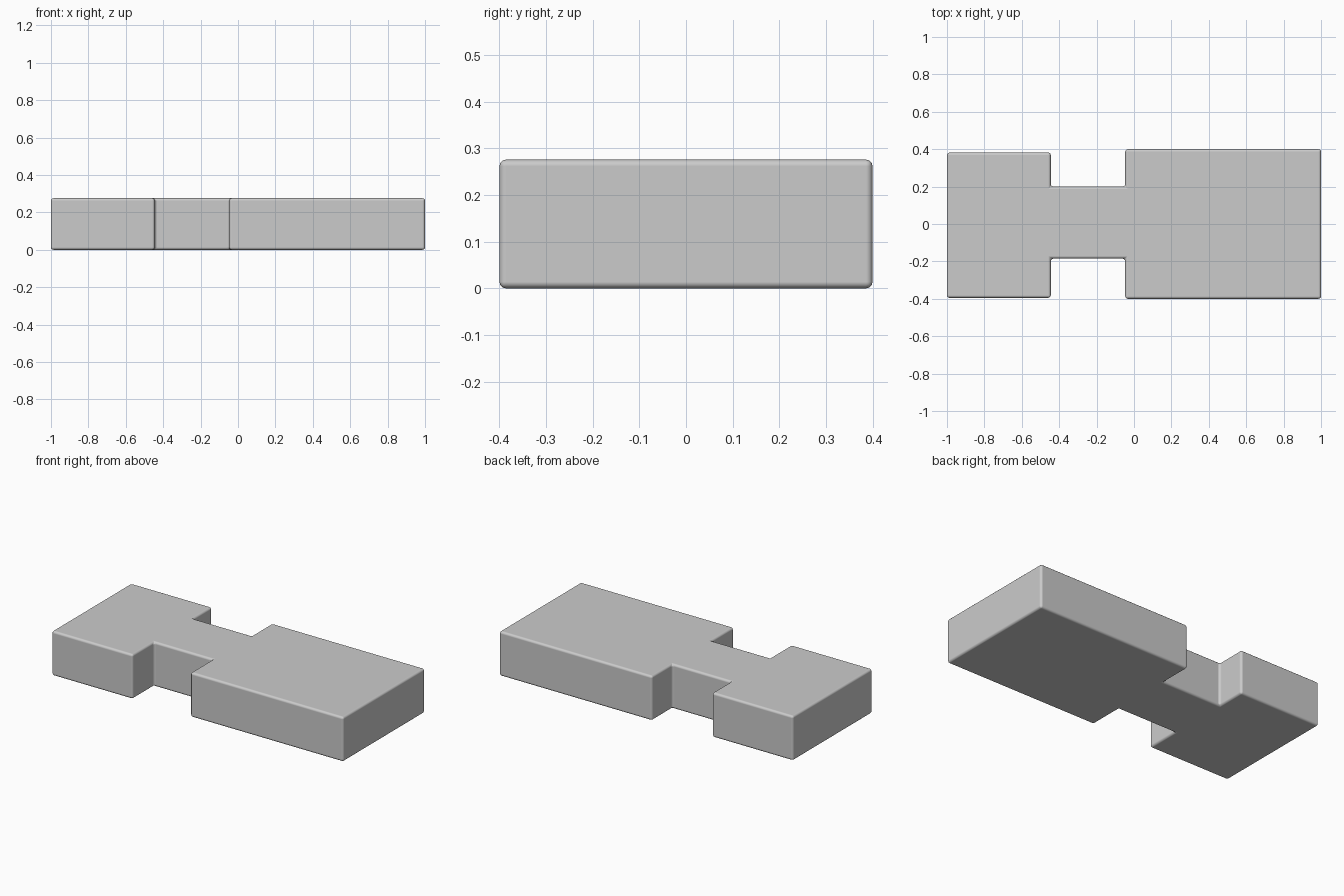
import bpy, bmesh

if "Cube" in bpy.data.objects:
    bpy.data.objects.remove(bpy.data.objects["Cube"])

HEIGHT = 0.276

# Single light grey material
grey = bpy.data.materials.new("light grey")
grey.diffuse_color = (0.6, 0.6, 0.6, 1)
grey.use_nodes = True
grey.node_tree.nodes["Principled BSDF"].inputs["Base Color"].default_value = grey.diffuse_color

# Plan outline: short head, narrow neck, long body
outline = [(-1, -0.395), (-0.445, -0.395), (-0.445, -0.185), (-0.047, -0.185),
           (-0.047, -0.4), (1, -0.4), (1, 0.4), (-0.047, 0.4),
           (-0.047, 0.2), (-0.445, 0.2), (-0.445, 0.382), (-1, 0.382)]

bm = bmesh.new()
base = bm.faces.new([bm.verts.new((x, y, 0)) for x, y in outline])
ext = bmesh.ops.extrude_face_region(bm, geom=[base])
top = [v for v in ext["geom"] if isinstance(v, bmesh.types.BMVert)]
bmesh.ops.translate(bm, verts=top, vec=(0, 0, HEIGHT))
bmesh.ops.recalc_face_normals(bm, faces=bm.faces)
mesh = bpy.data.meshes.new("notched_block")
bm.to_mesh(mesh)
bm.free()
mesh.materials.append(grey)

block = bpy.data.objects.new("notched_block", mesh)
bpy.context.collection.objects.link(block)

# Small rounded edges all around
bevel = block.modifiers.new("rounded_edges", "BEVEL")
bevel.width = 0.014
bevel.segments = 3
bevel.limit_method = "ANGLE"
bevel.harden_normals = True

bpy.context.view_layer.objects.active = block
block.select_set(True)
bpy.ops.object.shade_smooth()
